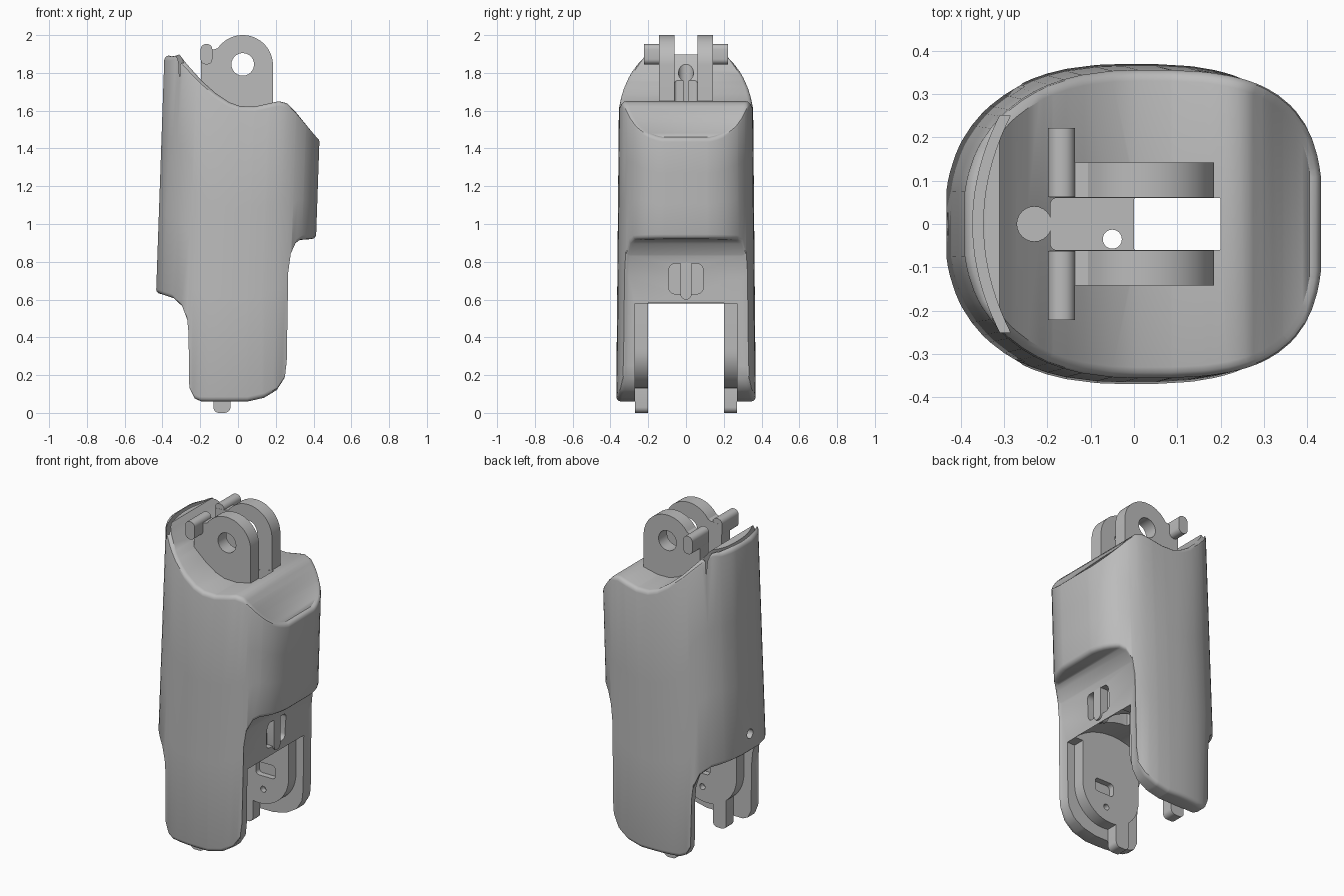
import bpy, bmesh, math
from math import sin, cos

cube = bpy.data.objects.get("Cube")
if cube:
    bpy.data.objects.remove(cube, do_unlink=True)

grey = bpy.data.materials.new("mid grey plastic")
grey.use_nodes = True
grey.diffuse_color = (0.5, 0.5, 0.5, 1)
grey.node_tree.nodes["Principled BSDF"].inputs["Base Color"].default_value = (0.5, 0.5, 0.5, 1)


def make(name, bm):
    bmesh.ops.recalc_face_normals(bm, faces=bm.faces[:])
    mesh = bpy.data.meshes.new(name)
    bm.to_mesh(mesh)
    bm.free()
    ob = bpy.data.objects.new(name, mesh)
    bpy.context.scene.collection.objects.link(ob)
    return ob


def prism(name, pts, lo, hi, axis="y"):
    """Extrude a 2D outline along one axis from lo to hi."""
    place = {"x": lambda u, v, w: (w, u, v),
             "y": lambda u, v, w: (u, w, v),
             "z": lambda u, v, w: (u, v, w)}[axis]
    bm = bmesh.new()
    a = [bm.verts.new(place(u, v, lo)) for u, v in pts]
    b = [bm.verts.new(place(u, v, hi)) for u, v in pts]
    bm.faces.new(a)
    bm.faces.new(b)
    for i in range(len(pts)):
        j = (i + 1) % len(pts)
        bm.faces.new((a[i], a[j], b[j], b[i]))
    return make(name, bm)


def arc(cx, cy, r, start, end, n=24):
    return [(cx + r * cos(math.radians(start + (end - start) * i / n)),
             cy + r * sin(math.radians(start + (end - start) * i / n))) for i in range(n + 1)]


def circle(cx, cy, r, n=24):
    return arc(cx, cy, r, 0, 360, n)[:-1]


def rounded(x0, y0, x1, y1, r):
    pts = []
    for cx, cy, s in ((x1 - r, y1 - r, 0), (x0 + r, y1 - r, 90),
                      (x0 + r, y0 + r, 180), (x1 - r, y0 + r, 270)):
        pts += arc(cx, cy, r, s, s + 90, 5)
    return pts


def cut(ob, cutters):
    for c in cutters:
        c.hide_render = True
        mod = ob.modifiers.new("cut", "BOOLEAN")
        mod.operation, mod.solver, mod.object = "DIFFERENCE", "EXACT", c
    dg = bpy.context.evaluated_depsgraph_get()
    mesh = bpy.data.meshes.new_from_object(ob.evaluated_get(dg))
    ob.modifiers.clear()
    ob.data = mesh
    for c in cutters:
        bpy.data.objects.remove(c, do_unlink=True)


# Rounded body: upper and lower edge profiles over a rounded cross-section
TOP = [(-0.39, 1.892), (-0.36, 1.888), (-0.33, 1.898), (-0.29, 1.85), (-0.2, 1.757),
       (-0.12, 1.69), (-0.05, 1.645), (0.01, 1.624), (0.09, 1.622), (0.16, 1.637),
       (0.22, 1.65), (0.265, 1.64), (0.31, 1.598), (0.36, 1.54), (0.43, 1.46)]
LOW = [(-0.43, 0.63), (-0.40, 0.62), (-0.35, 0.605), (-0.30, 0.56), (-0.27, 0.48),
       (-0.262, 0.4), (-0.258, 0.12), (-0.235, 0.075), (-0.2, 0.06), (0.05, 0.06),
       (0.14, 0.08), (0.21, 0.12), (0.25, 0.18), (0.258, 0.25), (0.265, 0.72),
       (0.28, 0.83), (0.31, 0.895), (0.34, 0.915), (0.41, 0.92)]
CX, A, R = -0.0155, 0.4225, 0.025


def lean(z):
    return 0.035 * max(0, z - 0.63)


def lookup(pts, x):
    if x <= pts[0][0]:
        return pts[0][1]
    for (xa, za), (xb, zb) in zip(pts, pts[1:]):
        if x <= xb:
            return za + (zb - za) * (x - xa) / (xb - xa)
    return pts[-1][1]


def body():
    top, low = ([(x - lean(z), z) for x, z in p] for p in (TOP, LOW))
    ends = [CX + s * A * u for u in (0.99, 0.97, 0.94, 0.9, 0.85, 0.75) for s in (-1, 1)]
    xs = []
    for x in sorted([p[0] for p in top + low] + ends):
        if abs(x - CX) <= 0.9901 * A and (not xs or x - xs[-1] > 0.001):
            xs.append(x)
    cols = [(x, 1) for x in xs] + [(x, -1) for x in reversed(xs)]
    bm = bmesh.new()
    rows = []
    turns = [math.radians(d) for d in (0, 30, 60, 90)]
    for x, side in cols:
        u = (x - CX) / A
        power = 3 if u > 0 else 2.4
        v = (1 - abs(u) ** power) ** (1 / power)
        nx, ny = math.copysign(abs(u) ** (power - 1), u) / A, v ** (power - 1) / 0.36
        size = math.hypot(nx, ny)
        zt, zb = lookup(top, x), lookup(low, x)
        span = [(R * (1 - sin(t)), zt - R * (1 - cos(t))) for t in turns]
        span += [(0, zt + (zb - zt) * f) for f in (0.35, 0.65)]
        span += [(R * (1 - sin(t)), zb + R * (1 - cos(t))) for t in reversed(turns)]
        rows.append([bm.verts.new((x - nx / size * d + lean(z),
                                   side * ((0.37 - 0.009 * z) * v - ny / size * d), z))
                     for d, z in span])
    m = len(rows)
    for i in range(m):
        p, q = rows[i], rows[(i + 1) % m]
        for k in range(len(p) - 1):
            bm.faces.new((p[k], q[k], q[k + 1], p[k + 1]))
    for i in range(m // 2 - 1):
        for k in (0, -1):
            bm.faces.new((rows[i][k], rows[i + 1][k], rows[m - 2 - i][k], rows[m - 1 - i][k]))
    return make("body_shell", bm)


shell = body()
ys = [-0.25 + 0.5 * i / 20 for i in range(21)]
crescent = [(-0.372 + y * y, y) for y in ys]
crescent += [(x + 0.024, y) for x, y in reversed(crescent)]
cut(shell, [
    prism("fork_gap", [(-0.6, -0.1), (0.6, -0.1), (0.6, 0.58), (-0.6, 0.58)], -0.27, 0.27),
    prism("knuckle_clearance", circle(-0.01, 0.3, 0.385, 48), -0.2, 0.2),
    prism("centre_channel", rounded(0.0, -0.06, 0.2, 0.06, 0.004), 0.4, 1.9, "z"),
    prism("lug_slot", rounded(-0.193, -0.06, 0.022, 0.06, 0.015), 1.5, 2.1, "z"),
    prism("rim_groove", crescent, 1.74, 2.1, "z"),
    prism("cord_well", circle(-0.23, 0, 0.04), 1.5, 2.1, "z"),
    prism("latch_pocket", rounded(-0.09, 0.63, 0.09, 0.79, 0.03), 0.215, 0.5, "x"),
    prism("side_screw_hole", circle(0, 0.74, 0.028), -0.6, -0.35, "x"),
    prism("cord_bore", circle(-0.05, -0.035, 0.022), 0.4, 2.1, "z"),
])
parts = [shell]

# Latch pin in the pocket
parts.append(prism("latch_pin", rounded(-0.03, 0.6, 0.03, 0.82, 0.029), 0.205, 0.264, "x"))

for side, label in ((1, "back"), (-1, "front")):
    # Inner hinge plates with their stop tabs
    lo, hi = sorted((side * 0.2, side * 0.275))
    plate = prism(label + "_hinge_plate",
                  [(-0.2, 0.6)] + arc(0, 0.33, 0.2, 180, 360) + [(0.2, 0.6)], lo, hi)
    cut(plate, [
        prism("plate_pocket", rounded(-0.02, 0.3, 0.11, 0.38, 0.02), -0.235, 0.235),
        prism("plate_hole", circle(0.03, 0.22, 0.018), -0.235, 0.235),
    ])
    lo, hi = sorted((side * 0.2, side * 0.27))
    tab = prism(label + "_stop_tab", rounded(-0.13, 0, -0.04, 0.2, 0.03), lo, hi)

    # Top hinge lug with pin hole and side peg
    lo, hi = sorted((side * 0.061, side * 0.142))
    lug = prism(label + "_top_lug",
                [(0.185, 1.5)] + arc(0.025, 1.84, 0.16, 0, 145)
                + [(-0.125, 1.925), (-0.195, 1.92), (-0.195, 1.5)], lo, hi)
    cut(lug, [prism("pin_hole", circle(0.025, 1.845, 0.06), -0.3, 0.3)])
    lo, hi = sorted((side * 0.062, side * 0.222))
    peg = prism(label + "_side_peg", rounded(-0.198, 1.845, -0.136, 1.953, 0.028), lo, hi)
    parts += [plate, tab, lug, peg]

# Shared material and sharp-edged smooth shading
for ob in parts:
    ob.data.materials.clear()
    ob.data.materials.append(grey)
    for f in ob.data.polygons:
        f.material_index = 0
    bpy.ops.object.select_all(action="DESELECT")
    ob.select_set(True)
    bpy.context.view_layer.objects.active = ob
    bpy.ops.object.shade_smooth_by_angle(angle=math.radians(32))
